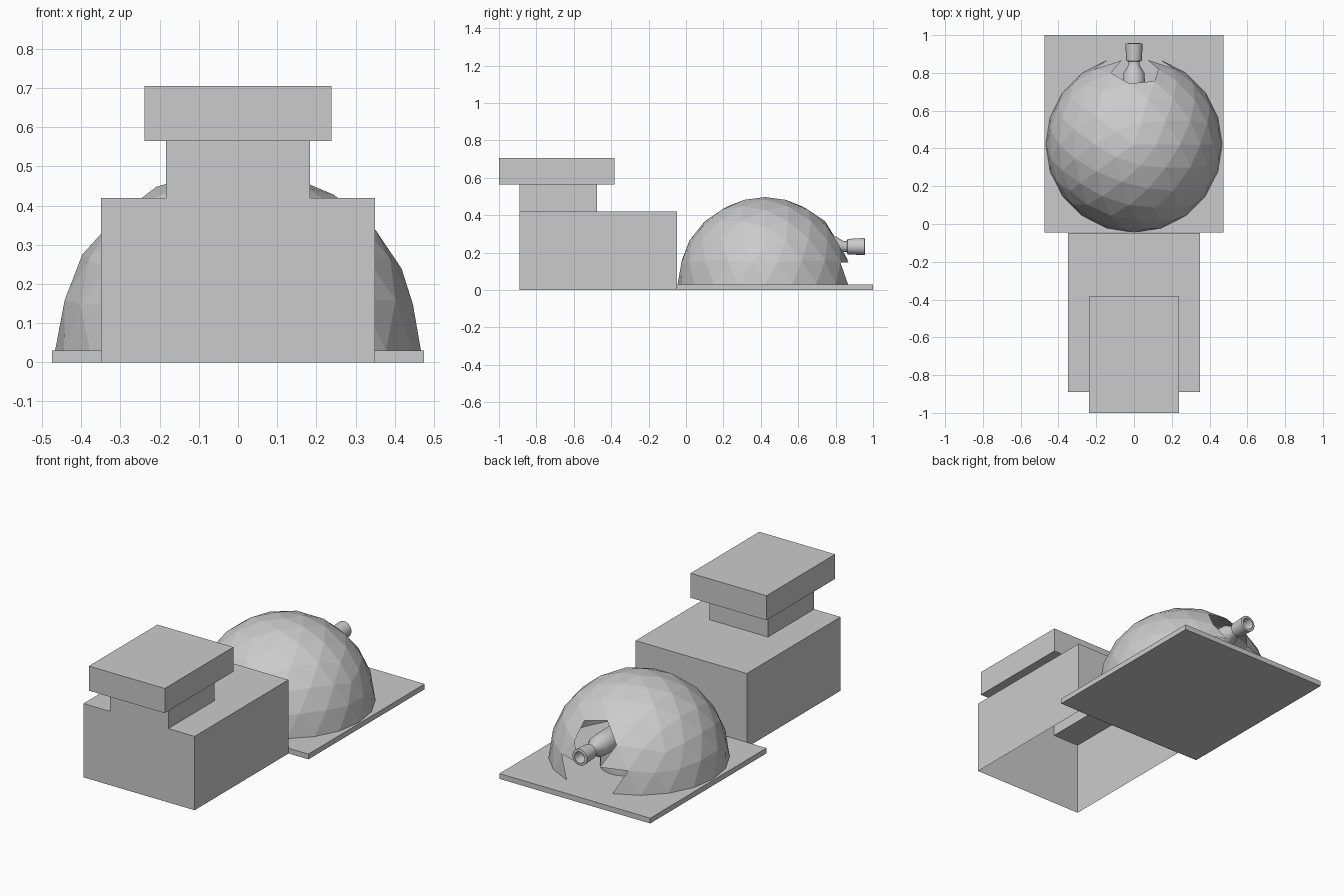
import bpy, bmesh, math
from mathutils import Vector

if "Cube" in bpy.data.objects:
    bpy.data.objects.remove(bpy.data.objects["Cube"])

grey = bpy.data.materials.new("plain_grey")
grey.diffuse_color = (0.6, 0.6, 0.6, 1)
grey.use_nodes = True
grey.node_tree.nodes["Principled BSDF"].inputs["Base Color"].default_value = grey.diffuse_color


def add_object(name, bm, recalc=True):
    if recalc:
        bmesh.ops.recalc_face_normals(bm, faces=bm.faces)
    mesh = bpy.data.meshes.new(name)
    bm.to_mesh(mesh)
    bm.free()
    mesh.materials.append(grey)
    obj = bpy.data.objects.new(name, mesh)
    bpy.context.collection.objects.link(obj)
    return obj


def box(name, x, y0, y1, z0, z1):
    bm = bmesh.new()
    bmesh.ops.create_cube(bm, size=1)
    for v in bm.verts:
        v.co = Vector((v.co.x * 2 * x, y0 if v.co.y < 0 else y1, z0 if v.co.z < 0 else z1))
    return add_object(name, bm)


def lathe(name, profile, place, segments=32):
    """Turn (radius, distance) pairs; place maps (a, b, distance) to a point."""
    bm = bmesh.new()
    rings = []
    for r, d in profile:
        rings.append([bm.verts.new(place(r * math.cos(t), r * math.sin(t), d))
                      for t in (2 * math.pi * i / segments for i in range(segments))])
    for a, b in zip(rings, rings[1:]):
        for i in range(segments):
            j = (i + 1) % segments
            bm.faces.new((a[i], a[j], b[j], b[i]))
    bm.faces.new(rings[0])
    bm.faces.new(rings[-1])
    obj = add_object(name, bm)
    bpy.ops.object.select_all(action='DESELECT')
    obj.select_set(True)
    bpy.context.view_layer.objects.active = obj
    bpy.ops.object.shade_smooth_by_angle(angle=math.radians(35))
    return obj


# floor plate and overhanging roof cap
box("floor_plate", 0.475, -0.045, 1.0, 0.0, 0.03)
box("roof_cap", 0.239, -1.0, -0.383, 0.565, 0.705)

# hollow house with a raised neck: thin walls, open underneath
W, N, F, M, B, H, T = 0.35, 0.184, -0.89, -0.475, -0.047, 0.42, 0.565
bm = bmesh.new()
walls = [
    [(-W, F, 0), (W, F, 0), (W, F, H), (N, F, H), (N, F, T), (-N, F, T), (-N, F, H), (-W, F, H)],
    [(W, B, 0), (-W, B, 0), (-W, B, H), (W, B, H)],
    [(-W, F, H), (-N, F, H), (-N, M, H), (N, M, H), (N, F, H), (W, F, H), (W, B, H), (-W, B, H)],
    [(-N, M, H), (N, M, H), (N, M, T), (-N, M, T)],
]
for s in (-1, 1):
    walls.append([(s * W, F, 0), (s * W, B, 0), (s * W, B, H), (s * W, F, H)])
    walls.append([(s * N, F, H), (s * N, M, H), (s * N, M, T), (s * N, F, T)])
for wall in walls:
    bm.faces.new([bm.verts.new(p) for p in wall])
bmesh.ops.remove_doubles(bm, verts=bm.verts, dist=0.0001)
add_object("house_walls", bm)

# faceted dome: upper half of an icosphere with a broken opening at the back
R, CY, CZ = 0.467, 0.422, 0.03
bm = bmesh.new()
bmesh.ops.create_icosphere(bm, subdivisions=3, radius=R)
low = [f for f in bm.faces if f.calc_center_median().z < 0]
bmesh.ops.delete(bm, geom=low, context='FACES')
lat = math.radians(29)
target = Vector((0, R * math.cos(lat), R * math.sin(lat)))
hub = min(bm.verts, key=lambda v: (v.co - target).length)
gone = set(hub.link_faces)
for f in bm.faces:
    c = f.calc_center_median()
    azimuth = abs(math.degrees(math.atan2(c.x, c.y)))
    if azimuth < 22 and max(v.co.z for v in f.verts) < R * math.sin(math.radians(20)):
        gone.add(f)
bmesh.ops.delete(bm, geom=list(gone), context='FACES')
bmesh.ops.translate(bm, verts=bm.verts, vec=(0, CY, CZ))
add_object("dome_shell", bm, recalc=False)

# gun barrel lying along y, with a hollow muzzle, on a round pedestal
barrel = [(0.035, 0.50), (0.06, 0.52), (0.06, 0.72), (0.055, 0.80), (0.03, 0.842), (0.029, 0.86),
          (0.041, 0.864), (0.046, 0.955), (0.032, 0.957), (0.024, 0.90)]
lathe("barrel", barrel, lambda a, b, d: (a, d, 0.232 + b))
lathe("pedestal", [(0.13, 0.03), (0.13, 0.19)], lambda a, b, d: (a, 0.545 + b, d))
